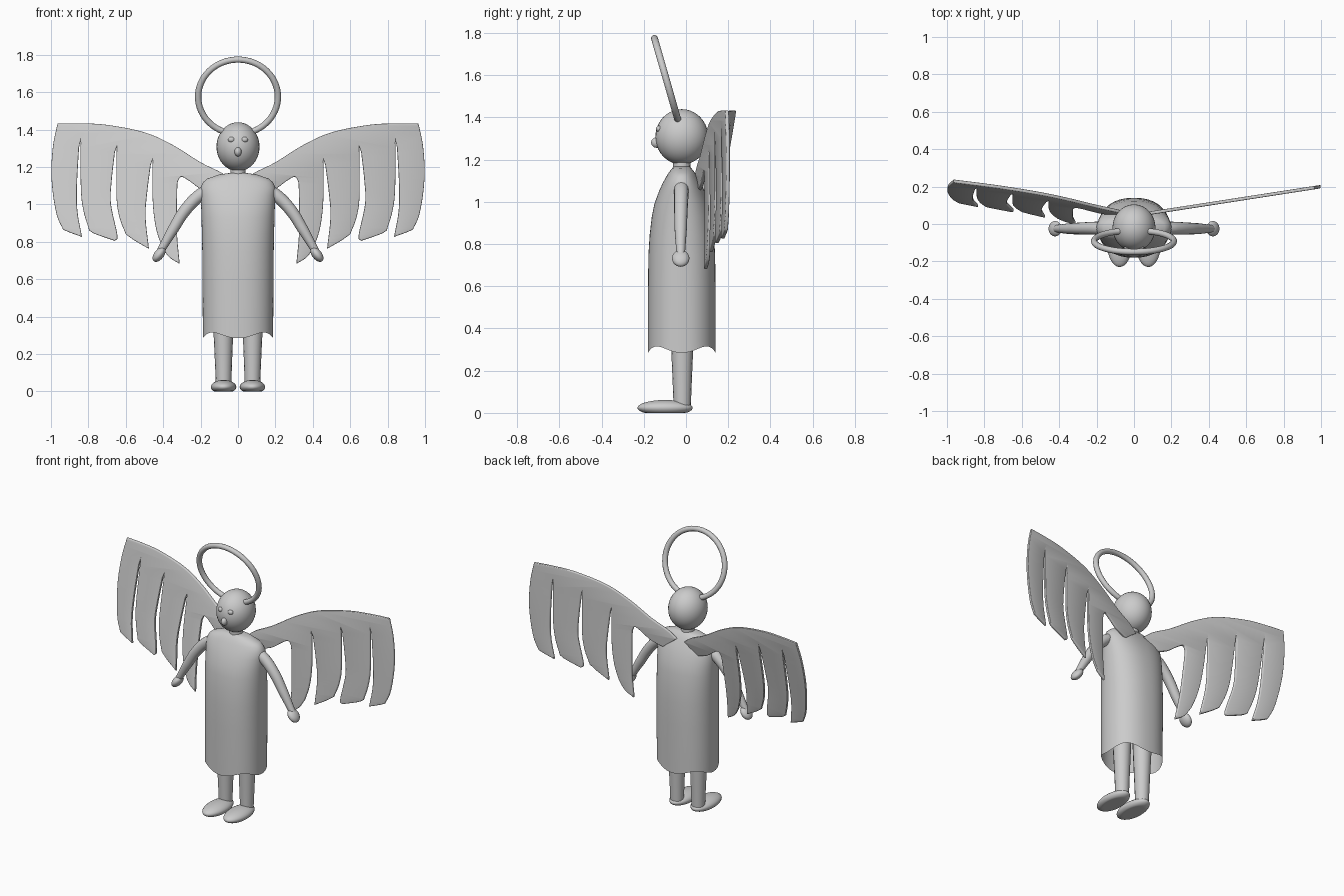
import bpy, bmesh, math
from mathutils import Matrix, Vector

if "Cube" in bpy.data.objects:
    bpy.data.objects.remove(bpy.data.objects["Cube"])


def finish(name, bm, smooth=60):
    bmesh.ops.recalc_face_normals(bm, faces=bm.faces)
    me = bpy.data.meshes.new(name)
    bm.to_mesh(me)
    bm.free()
    ob = bpy.data.objects.new(name, me)
    bpy.context.collection.objects.link(ob)
    bpy.ops.object.select_all(action='DESELECT')
    ob.select_set(True)
    bpy.context.view_layer.objects.active = ob
    bpy.ops.object.shade_smooth_by_angle(angle=math.radians(smooth))
    return ob


def ellipsoid(name, loc, radii, rot_y=0, floor=None):
    bm = bmesh.new()
    bmesh.ops.create_uvsphere(bm, u_segments=32, v_segments=20, radius=1)
    m = Matrix.Translation(loc) @ Matrix.Rotation(rot_y, 4, 'Y') @ Matrix.Diagonal((*radii, 1))
    bm.transform(m)
    if floor is not None:
        for v in bm.verts:
            v.co.z = max(v.co.z, floor)
    return finish(name, bm)


def curve_mesh(cu):
    """Turn curve data into a bmesh."""
    ob = bpy.data.objects.new("temp", cu)
    bpy.context.collection.objects.link(ob)
    bpy.context.view_layer.update()
    me = bpy.data.meshes.new_from_object(ob.evaluated_get(bpy.context.evaluated_depsgraph_get()))
    bm = bmesh.new()
    bm.from_mesh(me)
    bmesh.ops.remove_doubles(bm, verts=bm.verts, dist=0.0001)
    bpy.data.objects.remove(ob)
    bpy.data.meshes.remove(me)
    return bm


def tube(name, pts, radii):
    cu = bpy.data.curves.new(name, 'CURVE')
    cu.dimensions = '3D'
    cu.bevel_depth = 1
    cu.bevel_resolution = 6
    cu.use_fill_caps = True
    sp = cu.splines.new('BEZIER')
    sp.bezier_points.add(len(pts) - 1)
    for b, p, r in zip(sp.bezier_points, pts, radii):
        b.co, b.radius = p, r
        b.handle_left_type = b.handle_right_type = 'AUTO'
    return finish(name, curve_mesh(cu))


def smooth_line(pts, n=7):
    """Catmull-Rom through pts, without the last point."""
    p = [Vector(q) for q in pts]
    p = [2 * p[0] - p[1]] + p + [2 * p[-1] - p[-2]]
    out = []
    for i in range(1, len(p) - 2):
        a, b, c, d = p[i - 1:i + 3]
        for k in range(n):
            t = k / n
            out.append(0.5 * (2 * b + (c - a) * t + (2 * a - 5 * b + 4 * c - d) * t * t
                              + (3 * b - a - 3 * c + d) * t ** 3))
    return out


# Robe: open lofted shell with wavy hem
profile = [(.30, .188, .16), (.34, .188, .16), (.6, .19, .16), (.75, .191, .158), (.845, .193, .152),
           (.93, .195, .142), (.99, .197, .13), (1.05, .2, .108), (1.09, .2, .09), (1.12, .185, .073),
           (1.137, .165, .063), (1.16, .1, .045), (1.168, .04, .035)]
N = 64
bm = bmesh.new()
rings = []
for i, (z, rx, ry) in enumerate(profile):
    ring = []
    for k in range(N):
        a = 2 * math.pi * k / N
        c, s = math.cos(a), math.sin(a)
        e = 2 / 2.25
        dz = -0.015 * math.cos(4 * a) if i == 0 else 0
        ring.append(bm.verts.new((rx * math.copysign(abs(c) ** e, c),
                                  -.02 + ry * math.copysign(abs(s) ** e, s), z + dz)))
    rings.append(ring)
for r0, r1 in zip(rings, rings[1:]):
    for k in range(N):
        bm.faces.new((r0[k], r0[(k + 1) % N], r1[(k + 1) % N], r1[k]))
bm.faces.new(rings[-1])
finish("robe", bm)

# Head, neck and nose
ellipsoid("head", (0, -.02, 1.308), (.115, .125, .131))
tube("neck", [(0, -.02, 1.12), (0, -.02, 1.22)], [.042, .04])
ellipsoid("nose", (0, -.139, 1.281), (.019, .026, .025))

# Halo ring
R, r, M, K = .207, .0165, 64, 14
bm = bmesh.new()
vs = [[bm.verts.new(((R + r * math.cos(b)) * math.cos(a), r * math.sin(b),
                     (R + r * math.cos(b)) * math.sin(a)))
       for b in (2 * math.pi * j / K for j in range(K))]
      for a in (2 * math.pi * i / M for i in range(M))]
for i in range(M):
    for j in range(K):
        u, w = (i + 1) % M, (j + 1) % K
        bm.faces.new((vs[i][j], vs[u][j], vs[u][w], vs[i][w]))
for v in bm.verts:
    v.co.x *= 1.03
bm.transform(Matrix.Translation((0, -.092, 1.575)) @ Matrix.Rotation(math.radians(16), 4, 'X'))
finish("halo", bm)

# Wing outline: leading edge, outer edge, then feathers with slits between
sections = [
    [(.03, 1.125), (.09, 1.17), (.2, 1.225), (.35, 1.318), (.5, 1.385), (.7, 1.425), (.85, 1.433), (.965, 1.432)],
    [(.965, 1.432), (.988, 1.32), (.998, 1.185), (.99, 1.06), (.968, .94), (.935, .865)],
    [(.935, .865), (.9, .85), (.834, .826)],
    [(.834, .826), (.858, .96), (.861, 1.1), (.848, 1.34)],
    [(.842, 1.34), (.84, 1.08), (.825, .96), (.795, .86)],
    [(.795, .86), (.76, .84), (.658, .805)],
    [(.658, .805), (.645, .835), (.679, 1.0), (.676, 1.12), (.655, 1.308)],
    [(.649, 1.308), (.65, 1.05), (.635, .935), (.6, .84)],
    [(.6, .84), (.55, .805), (.476, .762)],
    [(.476, .762), (.494, .93), (.486, 1.06), (.463, 1.238)],
    [(.457, 1.238), (.456, 1.02), (.44, .88), (.41, .78)],
    [(.41, .78), (.37, .72), (.312, .682)],
    [(.312, .682), (.326, .85), (.325, 1.08), (.318, 1.13), (.3, 1.147), (.26, 1.125), (.2, 1.083), (.12, 1.055)],
    [(.12, 1.055), (.03, 1.125)],
]
outline = [p for s in sections for p in smooth_line(s)]


def wing(name, side, y_at):
    cu = bpy.data.curves.new(name, 'CURVE')
    cu.dimensions = '2D'
    cu.fill_mode = 'BOTH'
    cu.extrude = .004
    cu.bevel_depth = .005
    cu.bevel_resolution = 2
    cu.offset = -.005
    sp = cu.splines.new('POLY')
    sp.points.add(len(outline) - 1)
    for q, p in zip(sp.points, outline):
        q.co = (p.x, p.y, 0, 1)
    sp.use_cyclic_u = True
    bm = curve_mesh(cu)
    for v in bm.verts:
        x, z, t = v.co
        v.co = (side * x, y_at(x, z) + t, z)
    finish(name, bm, 40)


# Right wing hangs straight, left wing is tilted
wing("right_wing", 1, lambda x, z: .045 + .155 * x)
wing("left_wing", -1, lambda x, z: -.163 + .125 * x + .19 * z)

# Paired parts
for side, tag in ((1, "right"), (-1, "left")):
    ellipsoid(tag + "_eye", (side * .035, -.128, 1.346), (.018, .014, .015))
    tube(tag + "_arm", [(side * .17, -.022, 1.07), (side * .215, -.022, 1.04), (side * .285, -.024, .965),
                        (side * .345, -.025, .87), (side * .415, -.025, .75)],
         [.034, .034, .032, .029, .02])
    ellipsoid(tag + "_hand", (side * .422, -.025, .732), (.026, .041, .046), rot_y=-side * math.radians(38))
    tube(tag + "_leg", [(side * .079, -.018, .5), (side * .077, -.018, .03)], [.06, .041])
    ellipsoid(tag + "_foot", (side * .077, -.099, .024), (.068, .131, .037), floor=0)
